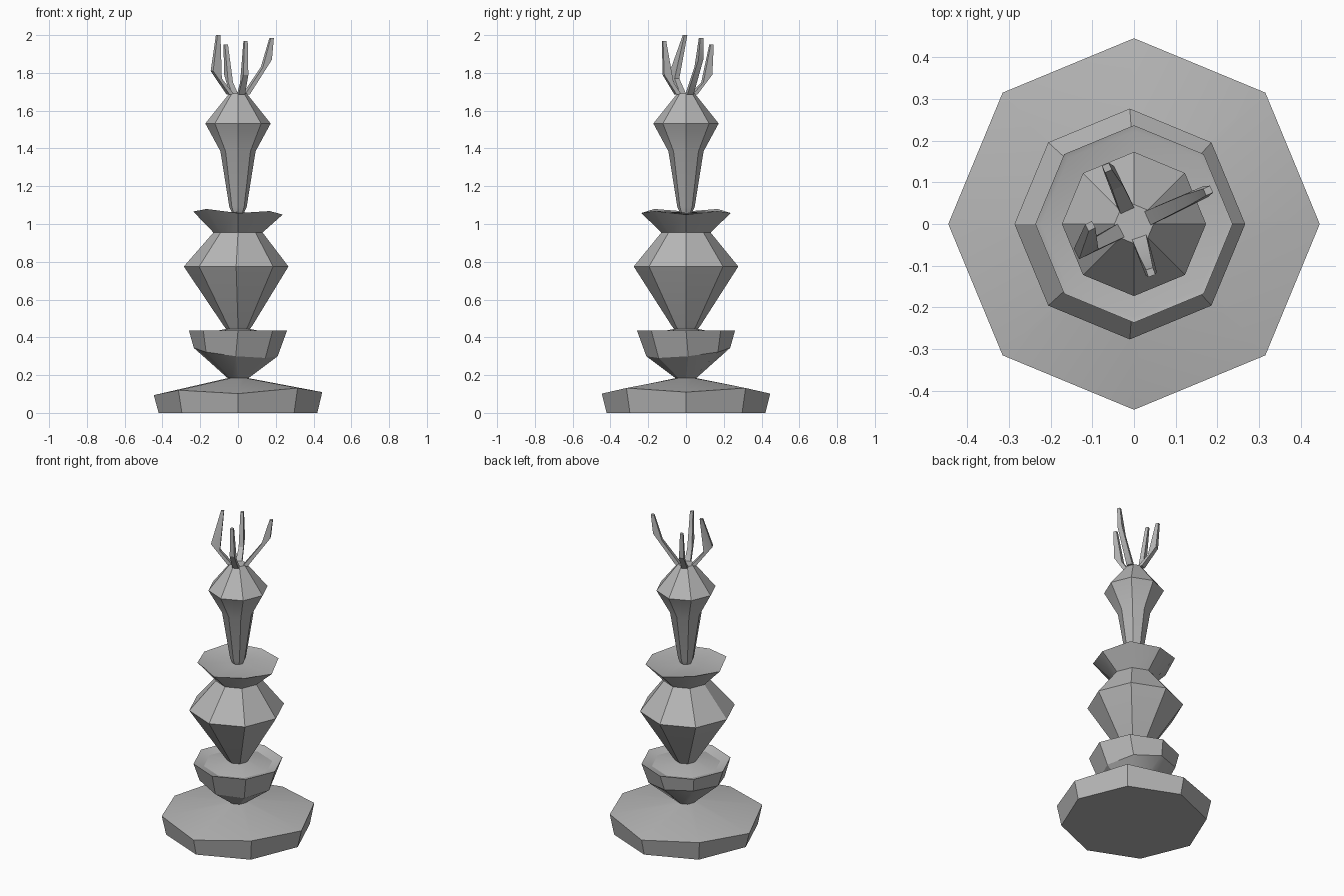
import bpy, bmesh, math
from mathutils import Vector

SIDES = 8

cube = bpy.data.objects.get("Cube")
if cube:
    bpy.data.objects.remove(cube, do_unlink=True)

stone = bpy.data.materials.new("grey stone")
stone.use_nodes = True
colour = (0.47, 0.47, 0.47, 1)
stone.diffuse_color = colour
stone.node_tree.nodes["Principled BSDF"].inputs["Base Color"].default_value = colour


def ring(r, z, shift=(0, 0), tilt=(0, 0), wave=0):
    """Octagon with a corner on each axis; tilt and wave give it a hand-cut rim."""
    points = []
    for i in range(SIDES):
        a = math.tau * i / SIDES
        c, s = math.cos(a), math.sin(a)
        points.append(Vector((r * c + shift[0], r * s + shift[1],
                              z + tilt[0] * c + tilt[1] * s + wave * math.cos(4 * a))))
    return points


def loft(name, rings):
    """Skin a stack of rings, closing both ends."""
    bm = bmesh.new()
    loops = [[bm.verts.new(p) for p in points] for points in rings]
    n = len(loops[0])
    for low, high in zip(loops, loops[1:]):
        for i in range(n):
            j = (i + 1) % n
            bm.faces.new((low[i], low[j], high[j], high[i]))
    bm.faces.new(loops[0][::-1])
    bm.faces.new(loops[-1])
    bmesh.ops.recalc_face_normals(bm, faces=bm.faces)
    mesh = bpy.data.meshes.new(name)
    bm.to_mesh(mesh)
    bm.free()
    mesh.materials.append(stone)
    obj = bpy.data.objects.new(name, mesh)
    bpy.context.collection.objects.link(obj)
    bpy.ops.object.select_all(action='DESELECT')
    obj.select_set(True)
    bpy.context.view_layer.objects.active = obj
    bpy.ops.object.shade_smooth_by_angle(angle=math.radians(30))
    return obj


# Foot slab with a shallow cone on top
loft("base", [
    ring(0.42, 0),
    ring(0.446, 0.114, tilt=(0.008, 0), wave=-0.012),
    ring(0.05, 0.185),
])

# Lower bowl with a shallow dish rising to the neck
loft("lower_bowl", [
    ring(0.05, 0.18),
    ring(0.222, 0.322, (-0.012, 0.012), (-0.022, 0.022)),
    ring(0.26, 0.437),
    ring(0.20, 0.418),
    ring(0.06, 0.445),
])

# Faceted bulb that flares into the upper cup
loft("bulb_and_cup", [
    ring(0.055, 0.435),
    ring(0.075, 0.46),
    ring(0.277, 0.775, (-0.01, 0)),
    ring(0.13, 0.955),
    ring(0.237, 1.066, tilt=(-0.008, 0), wave=-0.008),
    ring(0.223, 1.062, tilt=(-0.006, 0), wave=-0.004),
    ring(0.04, 1.062),
])

# Tall tapered column with a pointed shoulder
loft("upper_column", [
    ring(0.03, 1.055),
    ring(0.046, 1.09),
    ring(0.093, 1.385),
    ring(0.173, 1.532),
    ring(0.047, 1.69),
])


def prong(name, base, elbow, tip):
    """Bent finger: narrow root, thick elbow, thin tip."""
    out = Vector((elbow[0], elbow[1], 0)).normalized()
    side = Vector((-out.y, out.x, 0))
    sections = []
    for centre, depth, width, slope in ((base, 0.014, 0.018, 0),
                                        (elbow, 0.026, 0.014, -0.02),
                                        (tip, 0.009, 0.009, 0)):
        c = Vector(centre)
        sections.append([c + out * depth * u + side * width * v + Vector((0, 0, slope * -u))
                         for u, v in ((1, 1), (-1, 1), (-1, -1), (1, -1))])
    loft(name, sections)


# Crown of four prongs
prong("back_prong", (-0.02, 0.04, 1.685), (-0.05, 0.11, 1.77), (-0.065, 0.135, 1.95))
prong("left_prong", (0.042, 0.018, 1.685), (0.15, 0.068, 1.85), (0.178, 0.08, 1.985))
prong("right_prong", (-0.04, -0.02, 1.685), (-0.115, -0.06, 1.79), (-0.105, -0.005, 2.0))
prong("front_prong", (0.016, -0.042, 1.685), (0.033, -0.095, 1.77), (0.04, -0.116, 1.968))
